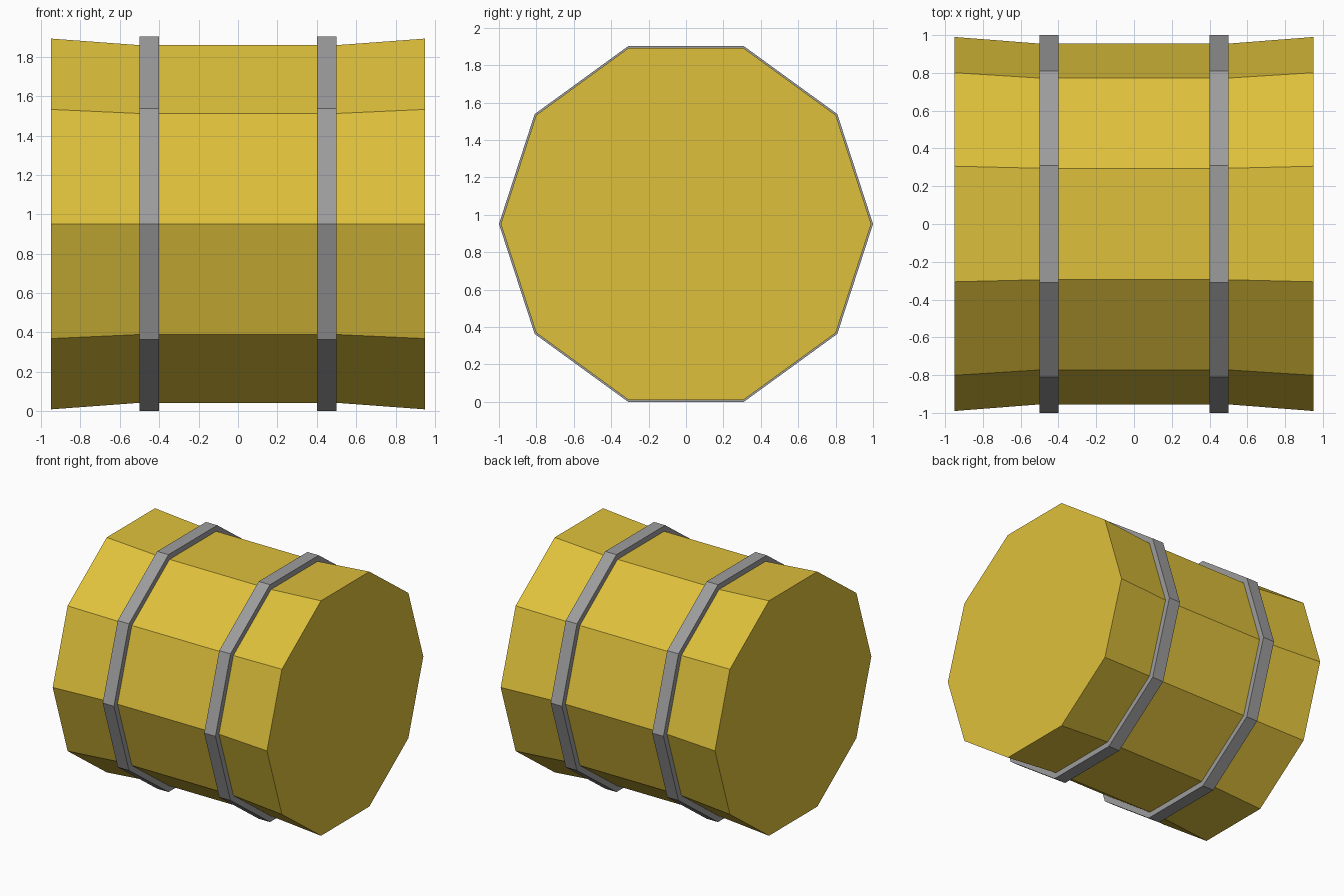
import bpy
import bmesh
import math

if "Cube" in bpy.data.objects:
    bpy.data.objects.remove(bpy.data.objects["Cube"])

SIDES = 10
CENTRE_Z = math.sin(math.radians(72))  # flat side rests on the ground


def material(name, rgb):
    mat = bpy.data.materials.new(name)
    mat.diffuse_color = (*rgb, 1.0)
    mat.use_nodes = True
    mat.node_tree.nodes["Principled BSDF"].inputs["Base Color"].default_value = mat.diffuse_color
    return mat


def lathe(name, profile, mat, closed=False):
    """Sweep (x, radius) points around the x axis as a ten-sided solid."""
    bm = bmesh.new()
    rings = []
    for x, r in profile:
        ring = []
        for i in range(SIDES):
            a = math.tau * i / SIDES
            ring.append(bm.verts.new((x, r * math.cos(a), r * math.sin(a))))
        rings.append(ring)
    pairs = list(zip(rings, rings[1:]))
    if closed:
        pairs.append((rings[-1], rings[0]))
    else:
        bm.faces.new(rings[0])
        bm.faces.new(rings[-1])
    for a, b in pairs:
        for i in range(SIDES):
            j = (i + 1) % SIDES
            bm.faces.new((a[i], a[j], b[j], b[i]))
    bmesh.ops.recalc_face_normals(bm, faces=bm.faces)
    mesh = bpy.data.meshes.new(name)
    bm.to_mesh(mesh)
    bm.free()
    mesh.materials.append(mat)
    obj = bpy.data.objects.new(name, mesh)
    obj.location.z = CENTRE_Z
    bpy.context.collection.objects.link(obj)
    return obj


yellow = material("yellow", (0.73, 0.53, 0.044))
grey = material("grey", (0.335, 0.335, 0.335))

# Barrel body, flaring towards both flat ends
lathe("barrel_body", [(-0.95, 0.99), (-0.5, 0.955), (0.5, 0.955), (0.95, 0.99)], yellow)

# Two raised hoops
for side, x in (("left", -0.45), ("right", 0.45)):
    lathe(f"{side}_hoop",
          [(x - 0.05, 0.945), (x - 0.05, 1.0), (x + 0.05, 1.0), (x + 0.05, 0.945)],
          grey, closed=True)
